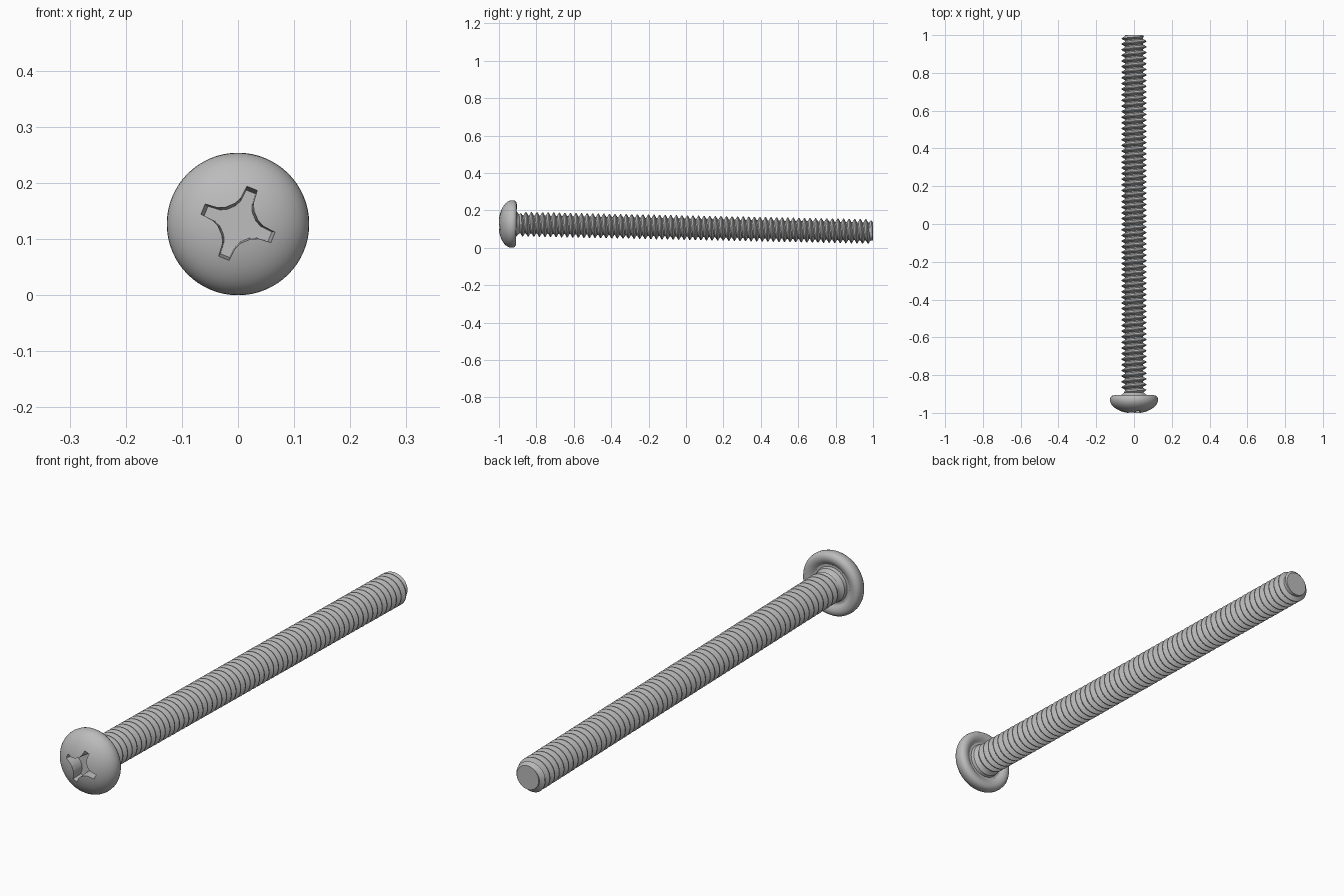
import bpy, bmesh
from math import sin, cos, pi, radians
from mathutils import Vector

default = bpy.data.objects.get("Cube")
if default:
    bpy.data.objects.remove(default, do_unlink=True)

# Main dimensions, measured along the screw axis from the tip of the dome
LENGTH = 2.0025
HEAD_R, DOME = 0.127, 0.072
ROOT_R, CREST_R, PITCH = 0.048, 0.0655, 0.0298
THREAD_START = 0.105
SIDES = 48
TILT = 0.021

steel = bpy.data.materials.new("grey steel")
steel.use_nodes = True
steel.diffuse_color = (0.5, 0.5, 0.5, 1)
steel.node_tree.nodes["Principled BSDF"].inputs["Base Color"].default_value = (0.5, 0.5, 0.5, 1)


def make_object(name, bm):
    """Turn a bmesh along local z into an object lying front to back."""
    bmesh.ops.remove_doubles(bm, verts=bm.verts, dist=1e-5)
    bmesh.ops.recalc_face_normals(bm, faces=bm.faces)
    mesh = bpy.data.meshes.new(name)
    bm.to_mesh(mesh)
    bm.free()
    mesh.materials.append(steel)
    obj = bpy.data.objects.new(name, mesh)
    bpy.context.collection.objects.link(obj)
    obj.rotation_euler.x = -pi / 2 - TILT
    obj.location = (0, -1.0025, 0.1285)
    return obj


def activate(obj):
    bpy.ops.object.select_all(action='DESELECT')
    obj.select_set(True)
    bpy.context.view_layer.objects.active = obj


def lathe(profile, sides):
    """Spin (radius, height) points that start and end on the axis."""
    bm = bmesh.new()
    verts = [bm.verts.new((r, 0, z)) for r, z in profile]
    edges = [bm.edges.new(pair) for pair in zip(verts, verts[1:])]
    bmesh.ops.spin(bm, geom=verts + edges, cent=(0, 0, 0), axis=(0, 0, 1),
                   angle=2 * pi, steps=sides, use_duplicate=False)
    return bm


# Head: elliptical dome, rounded rim, undercut ring and neck fillet
dome = [(HEAD_R * sin(a), DOME * (1 - cos(a)))
        for a in (i * pi / 24 for i in range(13))]
underside = [(0.1255, 0.083), (0.121, 0.090), (0.113, 0.095), (0.1, 0.096),
             (0.089, 0.091), (0.079, 0.084), (0.070, 0.084), (0.067, 0.097),
             (0.059, 0.103), (0.053, 0.109), (ROOT_R, 0.117), (0, 0.117)]
head = make_object("head", lathe(dome + underside, 64))

# Cross recess cutter: one arm outline repeated four times, with tapered walls
arm = [(0.068, -0.010), (0.068, 0.010), (0.044, 0.012), (0.031, 0.018),
       (0.0245, 0.0245), (0.018, 0.031), (0.012, 0.044)]
bm = bmesh.new()
rings = []
for z, scale in ((-0.02, 1.05), (0.055, 0.9)):
    ring = []
    for k in range(4):
        turn = radians(22 + 90 * k)
        for x, y in arm:
            ring.append(bm.verts.new(Vector((
                (x * cos(turn) - y * sin(turn)) * scale,
                (x * sin(turn) + y * cos(turn)) * scale, z))))
    rings.append(ring)
    bm.faces.new(ring)
for i in range(len(rings[0])):
    j = (i + 1) % len(rings[0])
    bm.faces.new((rings[0][i], rings[0][j], rings[1][j], rings[1][i]))
cutter = make_object("recess_cutter", bm)
cutter.hide_render = True

activate(head)
cut = head.modifiers.new("recess", 'BOOLEAN')
cut.operation = 'DIFFERENCE'
cut.solver = 'EXACT'
cut.object = cutter
bpy.ops.object.modifier_apply(modifier=cut.name)
bpy.data.objects.remove(cutter, do_unlink=True)

# Threaded shaft: right-hand helical rows, tapering to the root at both ends
thread = [(0, ROOT_R), (0.2, ROOT_R), (0.53, CREST_R), (0.67, CREST_R)]
turns = int((LENGTH - THREAD_START) / PITCH) + 2
rows = [(k + u, r) for k in range(-1, turns) for u, r in thread]
bm = bmesh.new()
grid = []
for i in range(SIDES + 1):
    angle = 2 * pi * i / SIDES
    column = []
    for u, r in rows:
        z = THREAD_START + (u + i / SIDES) * PITCH
        z = min(max(z, THREAD_START), LENGTH)
        r = min(r, ROOT_R + (z - THREAD_START), ROOT_R + 1.1 * (LENGTH - z))
        column.append(bm.verts.new((r * cos(angle), r * sin(angle), z)))
    grid.append(column)
for a, b in zip(grid, grid[1:]):
    for j in range(len(rows) - 1):
        bm.faces.new((a[j], b[j], b[j + 1], a[j + 1]))
bmesh.ops.remove_doubles(bm, verts=bm.verts, dist=1e-5)
bmesh.ops.holes_fill(bm, edges=[e for e in bm.edges if e.is_boundary], sides=0)
shaft = make_object("threaded_shaft", bm)

for part in (head, shaft):
    activate(part)
    bpy.ops.object.shade_smooth_by_angle(angle=radians(30))
